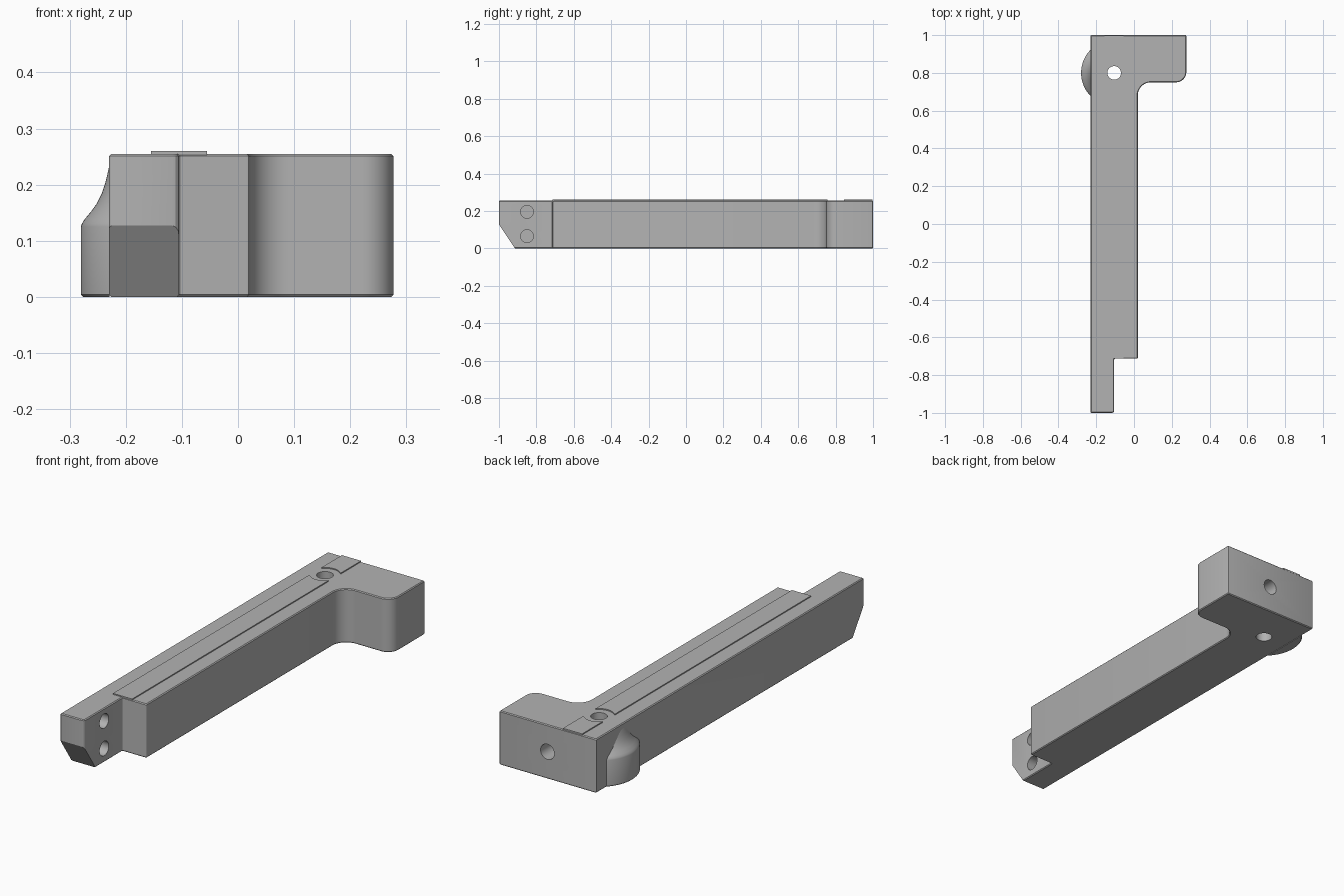
import bpy, bmesh, math
from mathutils import Vector, Matrix

cube = bpy.data.objects.get("Cube")
if cube:
    bpy.data.objects.remove(cube, do_unlink=True)

grey = bpy.data.materials.new("plain_grey")
grey.use_nodes = True
grey.diffuse_color = (0.45, 0.45, 0.45, 1)
grey.node_tree.nodes["Principled BSDF"].inputs["Base Color"].default_value = grey.diffuse_color

TOP = 0.255
PIVOT = Vector((-0.105, 0.8, 0))  # axis of the vertical hole


def make_object(name, bm):
    bmesh.ops.recalc_face_normals(bm, faces=bm.faces)
    mesh = bpy.data.meshes.new(name)
    bm.to_mesh(mesh)
    bm.free()
    mesh.materials.append(grey)
    obj = bpy.data.objects.new(name, mesh)
    bpy.context.collection.objects.link(obj)
    return obj


def activate(obj):
    bpy.ops.object.select_all(action='DESELECT')
    obj.select_set(True)
    bpy.context.view_layer.objects.active = obj


def rounded_outline(corners):
    """Replace each (x, y, radius) corner by a tangent arc."""
    points = []
    for i, (x, y, r) in enumerate(corners):
        p = Vector((x, y))
        if r == 0:
            points.append(p)
            continue
        a = (Vector(corners[i - 1][:2]) - p).normalized()
        b = (Vector(corners[(i + 1) % len(corners)][:2]) - p).normalized()
        steps = 12 if r > 0.02 else 3
        for k in range(steps + 1):
            t = k / steps * math.pi / 2
            points.append(p + a * r * (1 - math.sin(t)) + b * r * (1 - math.cos(t)))
    return points


def prism(points, z0, z1, edge=0):
    bm = bmesh.new()
    base = bm.faces.new([bm.verts.new((p.x, p.y, z0)) for p in points])
    out = bmesh.ops.extrude_face_region(bm, geom=[base], use_keep_orig=True)
    verts = [v for v in out["geom"] if isinstance(v, bmesh.types.BMVert)]
    bmesh.ops.translate(bm, verts=verts, vec=(0, 0, z1 - z0))
    bmesh.ops.recalc_face_normals(bm, faces=bm.faces)
    if edge:
        rim = [e for e in bm.edges if abs(e.verts[0].co.z - e.verts[1].co.z) < 1e-6]
        bmesh.ops.bevel(bm, geom=rim, offset=edge, segments=1, affect='EDGES',
                        clamp_overlap=False)
    return bm


def cutter(center, axis, radius, length):
    bm = bmesh.new()
    bmesh.ops.create_cone(bm, cap_ends=True, segments=40, radius1=radius,
                          radius2=radius, depth=length)
    turn = Vector((0, 0, 1)).rotation_difference(Vector(axis)).to_matrix().to_4x4()
    bm.transform(Matrix.Translation(center) @ turn)
    obj = make_object("hole_cutter", bm)
    obj.hide_render = True
    return obj


def cut(obj, cutters):
    for c in cutters:
        mod = obj.modifiers.new("cut", 'BOOLEAN')
        mod.operation = 'DIFFERENCE'
        mod.solver = 'EXACT'
        mod.object = c
        activate(obj)
        bpy.ops.object.modifier_apply(modifier=mod.name)
        bpy.data.objects.remove(c, do_unlink=True)


def finish(obj):
    activate(obj)
    bpy.ops.object.shade_smooth_by_angle(angle=math.radians(28))


# Main arm with the stepped tab in front and the sideways head at the back
outline = rounded_outline([
    (-0.23, -1, 0.005), (-0.105, -1, 0.012), (-0.105, -0.713, 0.005),
    (0.02, -0.713, 0.005), (0.02, 0.75, 0.07), (0.277, 0.75, 0.055),
    (0.277, 1, 0.005), (-0.23, 1, 0.005)])
bm = prism(outline, 0, TOP, 0.004)

# Sloped underside at the front of the tab
cutting = bmesh.ops.bisect_plane(
    bm, geom=bm.verts[:] + bm.edges[:] + bm.faces[:], dist=1e-6,
    plane_co=(0, -1, 0.127), plane_no=(0, -0.127, -0.085), clear_outer=True)
open_edges = [e for e in bm.edges if e.is_boundary]
bmesh.ops.holes_fill(bm, edges=open_edges, sides=0)
arm = make_object("arm", bm)

# Vertical through hole, blind hole in the back, two blind holes in the tab
cut(arm, [
    cutter(PIVOT + Vector((0, 0, 0.13)), (0, 0, 1), 0.036, 0.5),
    cutter((0.025, 1, 0.128), (0, 1, 0), 0.036, 0.3),
    cutter((-0.105, -0.85, 0.195), (1, 0, 0), 0.034, 0.17),
    cutter((-0.105, -0.85, 0.065), (1, 0, 0), 0.034, 0.17)])
finish(arm)

# Raised strip on top, interrupted by a round gap at the hole
strip_outline = [Vector(p) for p in
                 ((-0.155, -0.713), (-0.055, -0.713), (-0.055, 0.998), (-0.155, 0.998))]
strip = make_object("top_strip", prism(strip_outline, TOP - 0.002, TOP + 0.005))
cut(strip, [cutter(PIVOT + Vector((0, 0, TOP)), (0, 0, 1), 0.067, 0.1)])
finish(strip)

# Round side boss whose top sweeps inward; only the part outside the arm is kept
profile = [(0.171, 0), (0.175, 0.004), (0.175, 0.125), (0.173, 0.131), (0.168, 0.139),
           (0.157, 0.152), (0.147, 0.166), (0.138, 0.184), (0.131, 0.205),
           (0.127, 0.222), (0.123, 0.24)]
bm = bmesh.new()
rows = []
STEPS = 32
for radius, z in profile:
    row = []
    for k in range(STEPS + 1):
        a = math.pi + math.radians(50) * (2 * k / STEPS - 1)
        row.append(bm.verts.new((PIVOT.x + radius * math.cos(a),
                                 PIVOT.y + radius * math.sin(a), z)))
    rows.append(row)
for low, high in zip(rows, rows[1:]):
    for k in range(STEPS):
        bm.faces.new((low[k], low[k + 1], high[k + 1], high[k]))
bm.faces.new(rows[0])
bmesh.ops.bisect_plane(bm, geom=bm.verts[:] + bm.edges[:] + bm.faces[:],
                       plane_co=(-0.229, 0, 0), plane_no=(1, 0, 0), clear_outer=True)
bmesh.ops.holes_fill(bm, edges=[e for e in bm.edges if e.is_boundary], sides=0)
finish(make_object("side_boss", bm))
